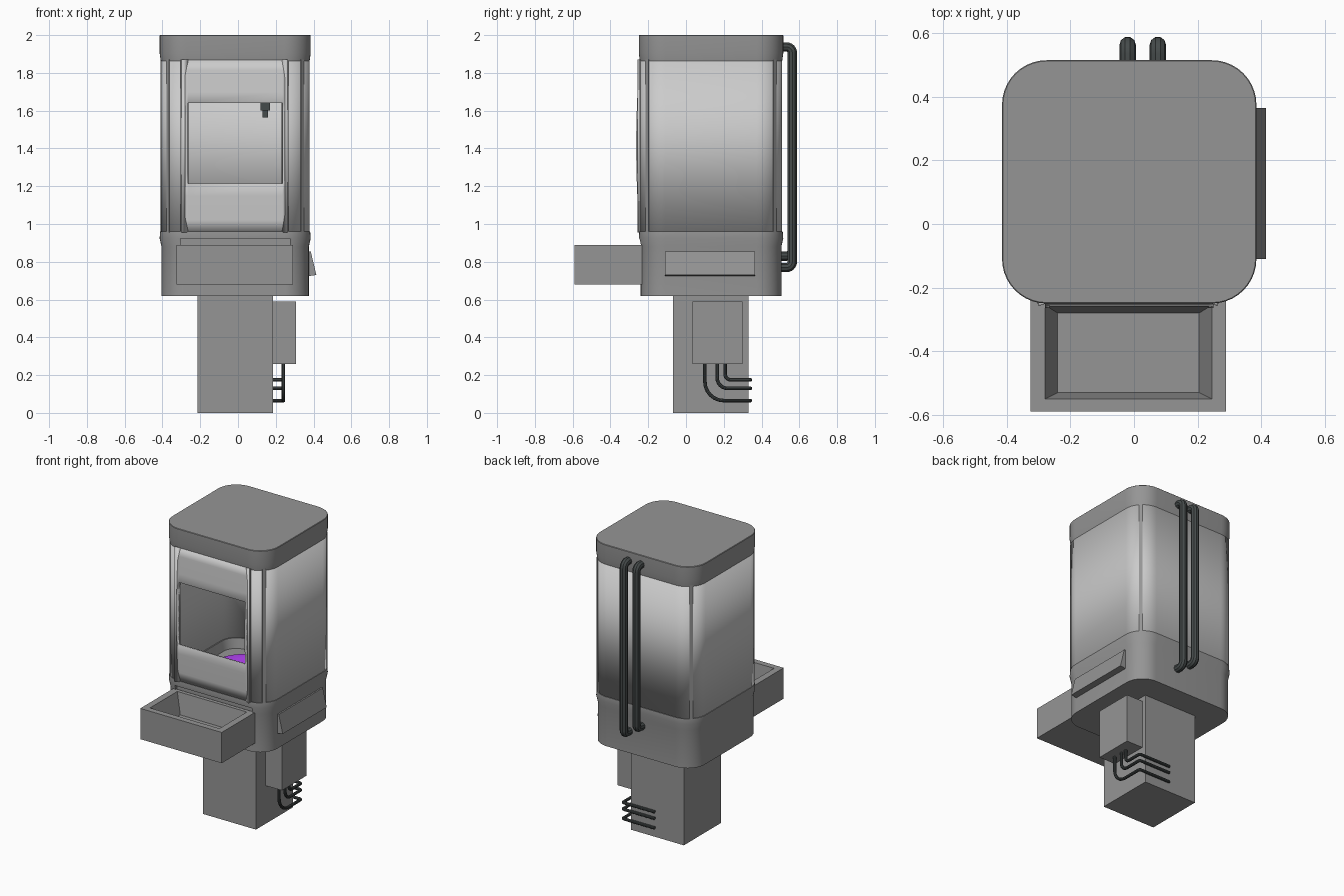
import bpy, bmesh, math
from mathutils import Vector

if "Cube" in bpy.data.objects:
    bpy.data.objects.remove(bpy.data.objects["Cube"])

CX, CY, HX, HY, R = -0.015, 0.1325, 0.40, 0.3825, 0.14


def material(name, c):
    m = bpy.data.materials.new(name)
    m.diffuse_color = (*c, 1)
    m.use_nodes = True
    m.node_tree.nodes["Principled BSDF"].inputs["Base Color"].default_value = m.diffuse_color
    return m


DARK = material("dark_grey", (0.3, 0.3, 0.3))
LIGHT = material("light_grey", (0.65, 0.65, 0.65))
BLACK = material("black", (0.06, 0.07, 0.07))
PURPLE = material("purple", (0.4, 0.05, 0.8))
GREEN = material("green", (0.02, 0.4, 0.02))


def finish(ob, mat, smooth=True):
    ob.data.materials.append(mat)
    bpy.ops.object.select_all(action='DESELECT')
    ob.select_set(True)
    bpy.context.view_layer.objects.active = ob
    if smooth:
        bpy.ops.object.shade_smooth_by_angle(angle=math.radians(30))
    return ob


def mesh_object(name, verts, faces, mat, smooth=True):
    me = bpy.data.meshes.new(name)
    me.from_pydata(verts, [], faces)
    bm = bmesh.new()
    bm.from_mesh(me)
    bmesh.ops.recalc_face_normals(bm, faces=bm.faces)
    bm.to_mesh(me)
    bm.free()
    ob = bpy.data.objects.new(name, me)
    bpy.context.collection.objects.link(ob)
    return finish(ob, mat, smooth)


def loft(name, loops, mat, smooth=True):
    """Skin equal-length closed loops and cap both ends."""
    n = len(loops[0])
    verts = [v for lp in loops for v in lp]
    faces = [(i * n + j, i * n + (j + 1) % n, (i + 1) * n + (j + 1) % n, (i + 1) * n + j)
             for i in range(len(loops) - 1) for j in range(n)]
    faces += [tuple(range(n)), tuple(range((len(loops) - 1) * n, len(loops) * n))]
    return mesh_object(name, verts, faces, mat, smooth)


def rounded(z, inset, seg=10):
    """Rounded body outline, starting at the front right corner."""
    pts = []
    for k, (sx, sy) in enumerate([(1, -1), (1, 1), (-1, 1), (-1, -1)]):
        for i in range(seg + 1):
            a = math.radians(-90 + 90 * k + 90 * i / seg)
            r = R - inset
            pts.append((CX + sx * (HX - R) + r * math.cos(a),
                        CY + sy * (HY - R) + r * math.sin(a), z))
    return pts


def rect(x0, x1, y0, y1, z):
    return [(x0, y0, z), (x1, y0, z), (x1, y1, z), (x0, y1, z)]


def box(name, x0, x1, y0, y1, z0, z1, mat=DARK):
    return loft(name, [rect(x0, x1, y0, y1, z0), rect(x0, x1, y0, y1, z1)], mat, False)


def pipe(name, pts, radii, r, mat=BLACK):
    """Round pipe along a path whose inner corners are filleted."""
    p = [Vector(q) for q in pts]
    path = [p[0]]
    for i in range(1, len(p) - 1):
        a = p[i] + (p[i - 1] - p[i]).normalized() * radii[i - 1]
        b = p[i] + (p[i + 1] - p[i]).normalized() * radii[i - 1]
        c = a + b - p[i]
        for k in range(7):
            t = math.pi / 2 * k / 6
            path.append(c + (a - c) * math.cos(t) + (b - c) * math.sin(t))
    path.append(p[-1])
    cu = bpy.data.curves.new(name, 'CURVE')
    cu.dimensions = '3D'
    cu.bevel_depth, cu.bevel_resolution, cu.use_fill_caps = r, 3, True
    sp = cu.splines.new('POLY')
    sp.points.add(len(path) - 1)
    for q, v in zip(sp.points, path):
        q.co = (*v, 1)
    ob = bpy.data.objects.new(name, cu)
    bpy.context.collection.objects.link(ob)
    bpy.ops.object.select_all(action='DESELECT')
    ob.select_set(True)
    bpy.context.view_layer.objects.active = ob
    bpy.ops.object.convert(target='MESH')
    finish(bpy.context.object, mat)


# Pedestal and side control box
box("pedestal", -0.215, 0.185, -0.07, 0.33, 0, 0.64)
box("side_box", 0.18, 0.308, 0.035, 0.30, 0.26, 0.59)

# Base housing with recessed chamber floor and front chute slot
base = loft("base_housing", [rounded(z, i) for z, i in [
    (0.62, 0.01), (0.88, 0.01), (0.925, 0), (0.96, 0.003), (0.965, 0.03), (0.90, 0.045)]], DARK)
cutter = box("slot_cutter", -0.305, 0.275, -0.32, -0.222, 0.78, 0.922)
cutter.hide_render = True
cutter.hide_set(True)
cut = base.modifiers.new("slot", 'BOOLEAN')
cut.operation, cut.object = 'DIFFERENCE', cutter

# Top cap
loft("top_cap", [rounded(z, i) for z, i in [
    (1.862, 0.006), (1.905, 0), (1.997, 0), (2.0, 0.003)]], DARK)

# Chamber wall, open at the front for the door
Z0, Z1 = 0.955, 1.87
ring = rounded(0, 0.006)
path = [(0.262, ring[0][1], 0)] + ring + [(-0.30, ring[0][1], 0)]
n = len(path)
wall = mesh_object("chamber_wall", [(x, y, z) for z in (Z0, Z1) for x, y, _ in path],
                   [(i, i + 1, n + i + 1, n + i) for i in range(n - 1)], LIGHT)
s = wall.modifiers.new("thickness", 'SOLIDIFY')
s.thickness, s.offset = 0.014, -1

# Corner seams and door posts
for k, (sx, sy) in enumerate([(1, -1), (1, 1), (-1, 1), (-1, -1)]):
    x = CX + sx * (HX - R + (R - 0.009) * math.sqrt(0.5))
    y = CY + sy * (HY - R + (R - 0.009) * math.sqrt(0.5))
    seam = box("corner_seam_%d" % k, -0.006, 0.006, -0.011, 0.011, Z0, Z1)
    seam.location = (x, y, 0)
    seam.rotation_euler.z = math.atan2(sy, sx)
box("door_post_left", -0.305, -0.278, -0.25, -0.228, Z0, Z1)
box("door_post_right", 0.243, 0.268, -0.25, -0.228, Z0, Z1)

# Bowed door with window opening
xs = [-0.28, -0.265, 0.235, 0.25]
zs = [Z0 + (1.215 - Z0) * i / 4 for i in range(4)] + \
     [1.215 + 0.425 * i / 6 for i in range(6)] + \
     [1.64 + (Z1 - 1.64) * i / 4 for i in range(5)]
verts, faces = [], []
for z in zs:
    t = (z - 1.4125) / 0.4575
    verts += [(x, -0.245 - 0.019 * (1 - t * t), z) for x in xs]
for j in range(len(zs) - 1):
    for i in range(3):
        if not (i == 1 and 4 <= j < 10):
            faces.append((j * 4 + i, j * 4 + i + 1, j * 4 + i + 5, j * 4 + i + 4))
door = mesh_object("door_panel", verts, faces, LIGHT)
s = door.modifiers.new("thickness", 'SOLIDIFY')
s.thickness, s.offset = 0.01, -1

# Turntable: coloured ring and disc on the chamber floor
circle = lambda r, z: [(CX + r * math.cos(math.tau * i / 40), CY + r * math.sin(math.tau * i / 40), z)
                       for i in range(40)]
loft("turntable_ring", [circle(r, z) for r, z in [
    (0.30, 0.895), (0.30, 0.925), (0.28, 0.94), (0.22, 0.94), (0.17, 0.915)]], PURPLE)
loft("turntable_disc", [circle(0.165, 0.9), circle(0.165, 0.922)], GREEN)

# Nozzle hanging inside the chamber
box("nozzle", 0.12, 0.17, 0.08, 0.13, 1.6, 1.87, BLACK)
box("nozzle_tip", 0.13, 0.16, 0.09, 0.12, 1.565, 1.6, BLACK)

# Front tray with sloping inside
loft("front_tray", [rect(-0.325, 0.29, -0.59, -0.23, 0.68), rect(-0.325, 0.29, -0.59, -0.23, 0.89),
                    rect(-0.28, 0.245, -0.55, -0.255, 0.89),
                    rect(-0.24, 0.205, -0.53, -0.28, 0.75)], DARK, False)

# Tilted panel on the right side
loft("side_panel", [[(0.36, y, 0.855), (0.385, y, 0.855), (0.415, y, 0.73), (0.36, y, 0.722)]
                    for y in (-0.11, 0.365)], DARK, False)

# Tall rear pipes
for k, (x, zb) in enumerate([(-0.02, 0.83), (0.075, 0.77)]):
    pipe("rear_pipe_%d" % k, [(x, 0.48, 1.937), (x, 0.563, 1.937), (x, 0.563, zb), (x, 0.48, zb)],
         [0.03, 0.03], 0.026)

# Small pipes from the side box around to the pedestal back
for k, (y, z, r) in enumerate([(0.10, 0.065, 0.10), (0.165, 0.13, 0.055), (0.207, 0.175, 0.03)]):
    pipe("small_pipe_%d" % k, [(0.24, y, 0.28), (0.24, y, z), (0.24, 0.34, z), (0.0, 0.34, z)],
         [r, 0.012], 0.01)
